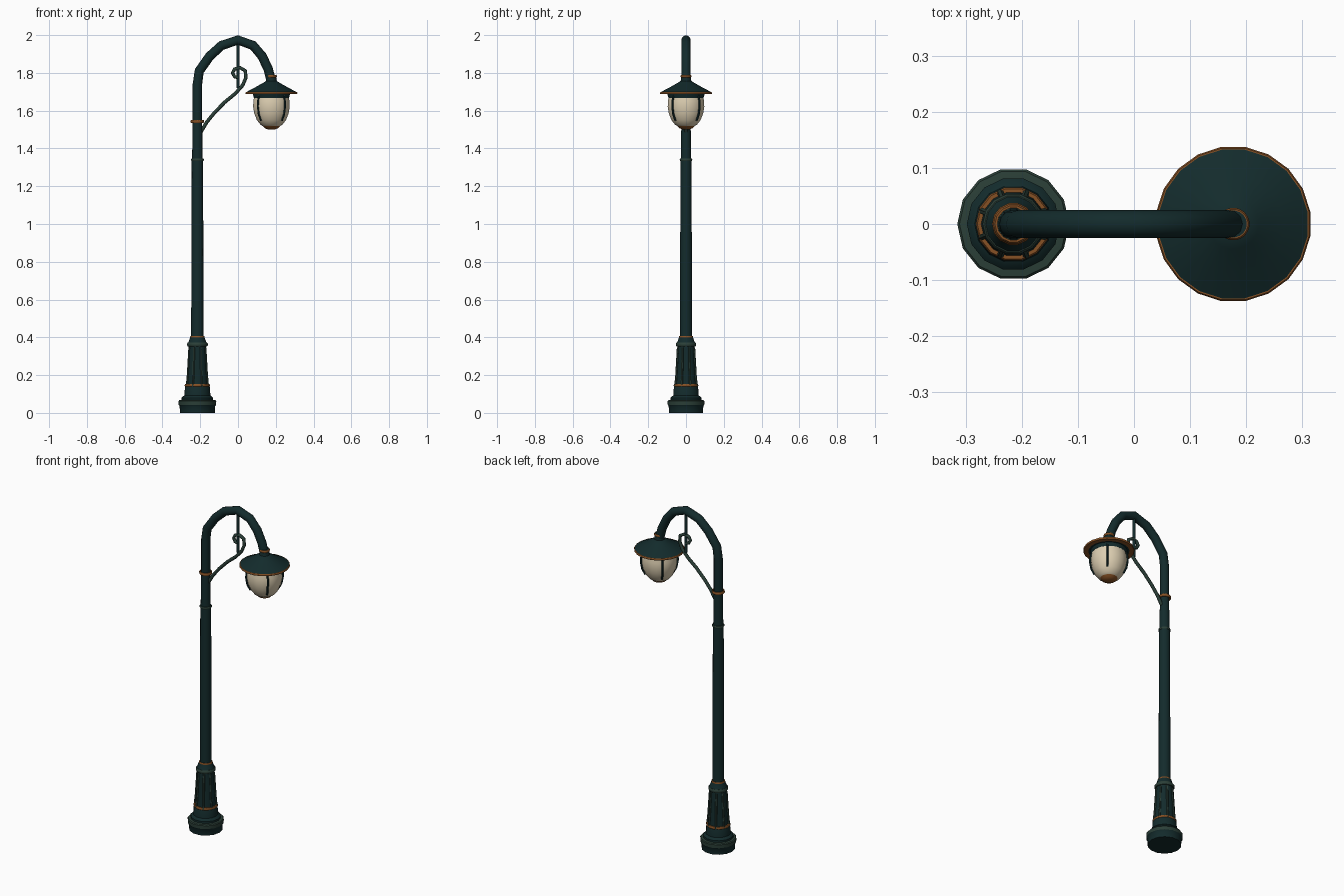
import bpy, bmesh
from math import sin, cos, pi, radians
from mathutils import Vector

cube = bpy.data.objects.get("Cube")
if cube:
    bpy.data.objects.remove(cube)

POLE_X, LAMP_X = -0.215, 0.177


def material(name, color):
    m = bpy.data.materials.new(name)
    m.use_nodes = True
    m.diffuse_color = (*color, 1)
    bsdf = m.node_tree.nodes["Principled BSDF"]
    bsdf.inputs["Base Color"].default_value = (*color, 1)
    bsdf.inputs["Roughness"].default_value = 0.6
    return m


GREEN = material("dark green paint", (0.0065, 0.024, 0.025))
PATINA = material("weathered green", (0.024, 0.05, 0.039))
COPPER = material("copper", (0.24, 0.082, 0.018))
CREAM = material("cream glass", (0.72, 0.62, 0.44))


def finish(bm, name, mat, angle=35):
    bmesh.ops.recalc_face_normals(bm, faces=bm.faces[:])
    mesh = bpy.data.meshes.new(name)
    bm.to_mesh(mesh)
    bm.free()
    mesh.materials.append(mat)
    obj = bpy.data.objects.new(name, mesh)
    bpy.context.collection.objects.link(obj)
    bpy.ops.object.select_all(action="DESELECT")
    obj.select_set(True)
    bpy.context.view_layer.objects.active = obj
    bpy.ops.object.shade_smooth_by_angle(angle=radians(angle))
    return obj


def skin(name, rings, mat, closed=False, angle=35):
    """Bridge a list of point rings, capping the ends unless the rings loop."""
    bm = bmesh.new()
    loops = [[bm.verts.new(p) for p in ring] for ring in rings]
    n = len(loops[0])
    pairs = list(zip(loops, loops[1:]))
    if closed:
        pairs.append((loops[-1], loops[0]))
    else:
        bm.faces.new(loops[0])
        bm.faces.new(loops[-1])
    for a, b in pairs:
        for i in range(n):
            j = (i + 1) % n
            bm.faces.new((a[i], a[j], b[j], b[i]))
    return finish(bm, name, mat, angle)


def lathe(name, profile, mat, x=POLE_X, n=14, turn=0.0, closed=False):
    """Spin (radius, height) points around a vertical axis at x."""
    angles = [2 * pi * (i + turn) / n for i in range(n)]
    rings = [[(x + r * cos(a), r * sin(a), z) for a in angles] for r, z in profile]
    return skin(name, rings, mat, closed)


def band(name, radius, z, half, mat, **kw):
    """Rounded collar wrapped around a lathed part."""
    prof = [(radius * 0.8, z - half), (radius - half * 0.4, z - half), (radius, z - half * 0.4),
            (radius, z + half * 0.4), (radius - half * 0.4, z + half), (radius * 0.8, z + half)]
    return lathe(name, prof, mat, closed=True, **kw)


def tube(name, path, radius, mat, n=8):
    """Sweep a circle along a path of 3D points, keeping the section upright."""
    pts = [Vector(p) for p in path]
    rings = []
    side = Vector((0, 1, 0))
    for i, p in enumerate(pts):
        t = (pts[min(i + 1, len(pts) - 1)] - pts[max(i - 1, 0)]).normalized()
        u = (side - t * side.dot(t)).normalized()
        v = t.cross(u)
        rings.append([p + radius * (u * cos(2 * pi * k / n) + v * sin(2 * pi * k / n))
                      for k in range(n)])
    return skin(name, rings, mat, angle=50)


def flat_path(points):
    return [(x, 0, z) for x, z in points]


# Stepped base
lathe("plinth", [(0.092, 0), (0.094, 0.035), (0.099, 0.042)], GREEN)
lathe("plinth_rim", [(0.099, 0.042), (0.1, 0.062), (0.096, 0.067), (0.08, 0.069)], PATINA)
lathe("base_step", [(0.083, 0.066), (0.083, 0.08), (0.076, 0.088), (0.069, 0.092),
                    (0.066, 0.135), (0.06, 0.15)], GREEN)
lathe("tapered_base", [(0.058, 0.145), (0.054, 0.2), (0.046, 0.352)], GREEN)
band("base_copper_ring", 0.067, 0.145, 0.007, COPPER)
band("base_moulding", 0.055, 0.362, 0.01, PATINA)
lathe("base_collar", [(0.051, 0.368), (0.045, 0.38), (0.038, 0.4)], GREEN)
band("collar_copper_ring", 0.038, 0.402, 0.006, COPPER)

# Raised ribs around the tapered base
for k in range(8):
    a = 2 * pi * (k + 0.5) / 8
    ends = [(POLE_X + r * cos(a), r * sin(a), z)
            for r, z in ((0.061, 0.14), (0.055, 0.2), (0.046, 0.345))]
    tube(f"base_rib_{k + 1}", ends, 0.006, PATINA, 6)

# Pole with its collars
lathe("lower_pole", [(0.033, 0.4), (0.03, 1.34)], GREEN)
band("pole_moulding", 0.034, 1.34, 0.006, PATINA)
lathe("upper_pole", [(0.028, 1.34), (0.025, 1.55)], GREEN)
band("bracket_copper_ring", 0.036, 1.543, 0.008, COPPER)

# Curved neck
tube("arched_neck", flat_path([
    (POLE_X, 1.53), (POLE_X, 1.74), (-0.205, 1.81), (-0.15, 1.888), (-0.087, 1.945),
    (0, 1.974), (0.08, 1.945), (0.128, 1.888), (0.16, 1.82), (0.174, 1.765)]),
    0.025, GREEN, 12)

# Scrolled bracket and hanging rod
tube("scroll_bracket", flat_path([
    (-0.195, 1.49), (-0.165, 1.54), (-0.124, 1.59), (-0.07, 1.645), (-0.015, 1.69),
    (0.025, 1.735), (0.042, 1.775), (0.038, 1.812), (0.01, 1.828), (-0.018, 1.82),
    (-0.029, 1.8), (-0.018, 1.78), (0, 1.776)]), 0.0095, PATINA)
tube("hanging_rod", [(0, 0, 1.965), (0, 0, 1.85), (0, 0, 1.72)], 0.008, GREEN)

# Lamp fitting and wide shade
lamp = dict(x=LAMP_X, n=20, turn=0.5)
lathe("lamp_neck", [(0.024, 1.79), (0.026, 1.77), (0.031, 1.748)], GREEN, **lamp)
band("neck_copper_ring", 0.029, 1.783, 0.007, COPPER, **lamp)
lathe("shade", [(0.029, 1.757), (0.045, 1.747), (0.09, 1.722), (0.134, 1.699),
                (0.132, 1.688), (0.1, 1.688), (0.094, 1.668), (0.07, 1.668)], GREEN, **lamp)
band("shade_copper_rim", 0.139, 1.693, 0.006, COPPER, **lamp)

# Glass globe and bottom finial
lathe("glass_globe", [(0.09, 1.685), (0.097, 1.65), (0.098, 1.62), (0.092, 1.585),
                      (0.078, 1.55), (0.058, 1.525), (0.035, 1.512)], CREAM, **lamp)
lathe("bottom_finial", [(0.045, 1.527), (0.047, 1.519), (0.037, 1.508), (0.018, 1.5)],
      COPPER, **lamp)

# Cage bars on the globe
for k in range(4):
    a = pi / 4 + k * pi / 2
    bar = [(LAMP_X + r * cos(a), r * sin(a), z)
           for r, z in ((0.093, 1.685), (0.101, 1.65), (0.102, 1.62), (0.095, 1.58),
                        (0.079, 1.548))]
    tube(f"cage_bar_{k + 1}", bar, 0.0055, GREEN, 6)
